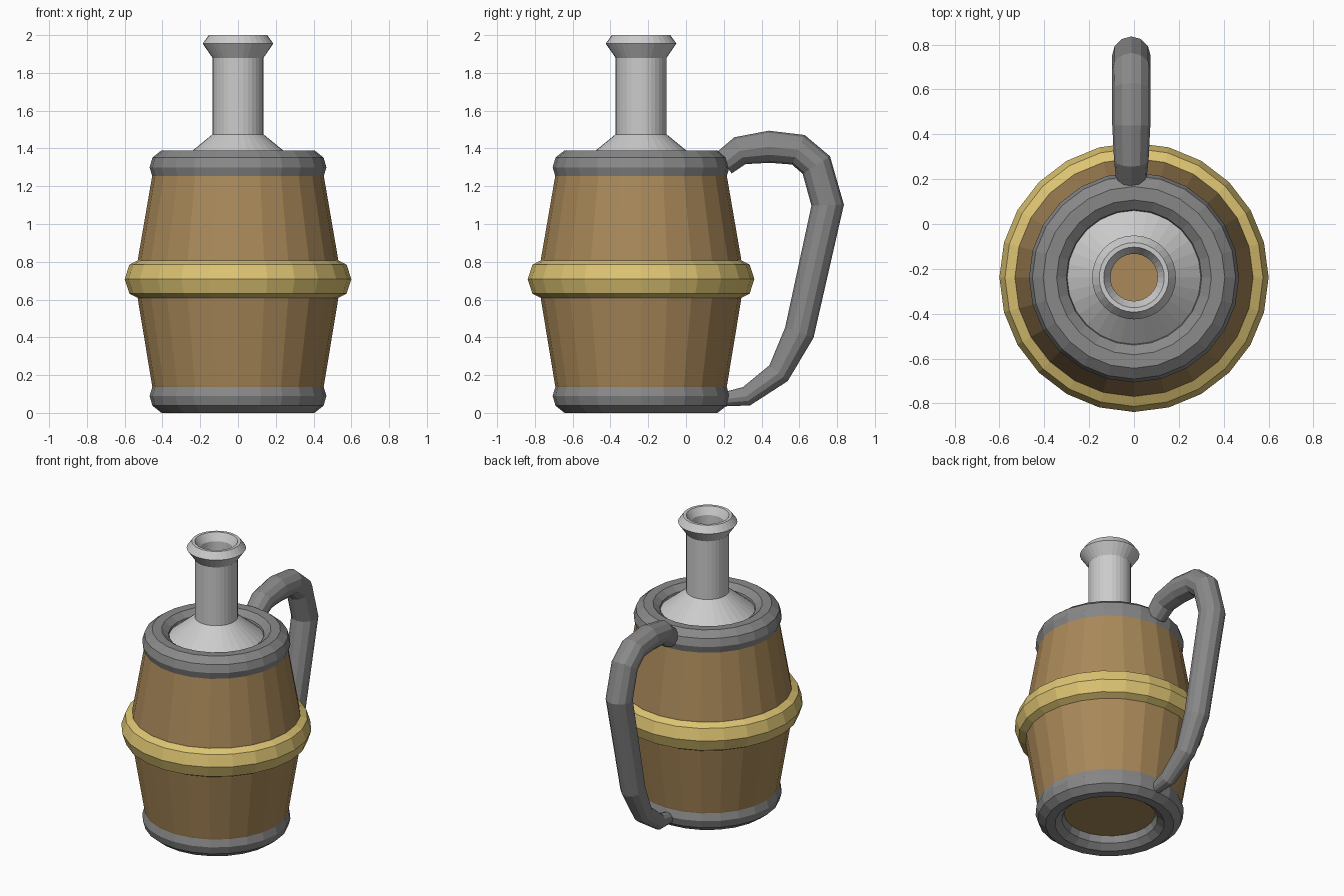
import bpy, bmesh, math

if "Cube" in bpy.data.objects:
    bpy.data.objects.remove(bpy.data.objects["Cube"])

AXIS_Y = -0.238   # the body sits forward so the handle fits behind
MID_Z = 0.695     # mirror height between the two metal rims


def material(name, rgb):
    m = bpy.data.materials.new(name)
    m.diffuse_color = (*rgb, 1)
    m.use_nodes = True
    m.node_tree.nodes["Principled BSDF"].inputs["Base Color"].default_value = m.diffuse_color
    return m


def lathe(name, profile, sides, mat=None, closed=False):
    """Revolve (radius, z) points round the body axis."""
    bm = bmesh.new()
    rings = []
    for r, z in profile:
        rings.append([bm.verts.new((r * math.cos(2 * math.pi * i / sides),
                                    r * math.sin(2 * math.pi * i / sides), z))
                      for i in range(sides)])
    pairs = list(zip(rings, rings[1:]))
    if closed:
        pairs.append((rings[-1], rings[0]))
    else:
        bm.faces.new(rings[0])
        bm.faces.new(rings[-1])
    for a, b in pairs:
        for i in range(sides):
            j = (i + 1) % sides
            bm.faces.new((a[i], a[j], b[j], b[i]))
    bmesh.ops.recalc_face_normals(bm, faces=bm.faces)
    me = bpy.data.meshes.new(name)
    bm.to_mesh(me)
    bm.free()
    ob = bpy.data.objects.new(name, me)
    ob.location.y = AXIS_Y
    bpy.context.collection.objects.link(ob)
    if mat:
        me.materials.append(mat)
    return ob


wood = material("wood", (0.40, 0.25, 0.10))
brass = material("brass", (0.72, 0.55, 0.17))
iron = material("iron", (0.25, 0.25, 0.25))

# Wooden barrel, widest behind the brass band
lathe("barrel", [(0.44, 0.08), (0.455, 0.145), (0.53, 0.6), (0.542, 0.705),
                 (0.53, 0.815), (0.455, 1.25), (0.444, 1.31)], 24, wood)

# Brass band: octagonal section
band = [(0.515 + 0.085 * math.cos(math.radians(a)),
         0.708 + 0.108 * math.sin(math.radians(a))) for a in range(0, 360, 45)]
lathe("middle_band", band, 24, brass, closed=True)

# Iron rims, the lower one mirrored from the upper
rim = [(0.468, 1.30), (0.453, 1.352), (0.405, 1.39), (0.345, 1.388),
       (0.302, 1.355), (0.285, 1.30), (0.305, 1.24), (0.36, 1.21),
       (0.41, 1.21), (0.452, 1.247)]
lathe("top_rim", rim, 24, iron, closed=True)
lathe("bottom_rim", [(r, 2 * MID_Z - z) for r, z in rim], 24, iron, closed=True)

# Hollow neck with sloping shoulder and flared lip
lathe("neck", [(0.30, 1.34), (0.135, 1.475), (0.135, 1.88), (0.187, 1.955),
               (0.155, 2.0), (0.135, 2.0), (0.105, 1.95), (0.105, 1.335)],
      32, closed=True)

# Handle: tapered tube along (y, z, radius) points
path = [(0.20, 1.322, 0.068), (0.285, 1.388, 0.077), (0.44, 1.409, 0.085),
        (0.595, 1.393, 0.085), (0.69, 1.312, 0.086), (0.75, 1.10, 0.086),
        (0.60, 0.425, 0.08), (0.49, 0.21, 0.064), (0.32, 0.088, 0.052),
        (0.19, 0.07, 0.036)]
cu = bpy.data.curves.new("handle", 'CURVE')
cu.dimensions = '3D'
cu.bevel_depth = 1.0
cu.bevel_resolution = 4
cu.use_fill_caps = True
sp = cu.splines.new('POLY')
sp.points.add(len(path) - 1)
for p, (y, z, r) in zip(sp.points, path):
    p.co = (-0.012, y, z, 1)
    p.radius = r
sp.use_smooth = False
cu.materials.append(iron)
handle = bpy.data.objects.new("handle", cu)
bpy.context.collection.objects.link(handle)
bpy.context.view_layer.objects.active = handle
handle.select_set(True)
bpy.ops.object.convert(target='MESH')
